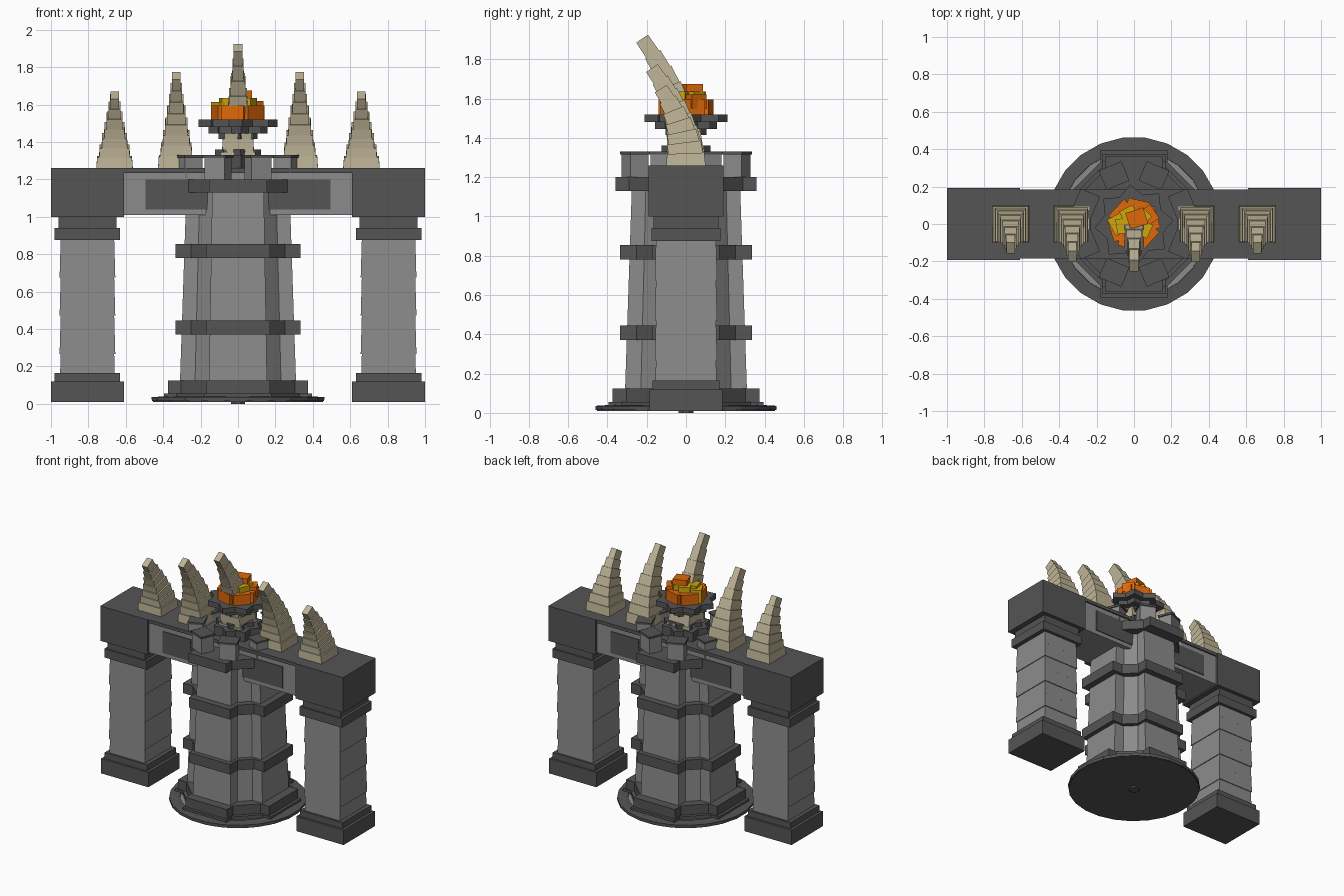
import bpy, bmesh, math
from mathutils import Matrix, Vector

cube = bpy.data.objects.get("Cube")
if cube:
    bpy.data.objects.remove(cube)


def material(name, r, g, b):
    m = bpy.data.materials.new(name)
    m.use_nodes = True
    m.diffuse_color = (r, g, b, 1)
    m.node_tree.nodes["Principled BSDF"].inputs["Base Color"].default_value = (r, g, b, 1)
    return m


DARK = material("dark stone", 0.09, 0.09, 0.09)
STONE = material("grey stone", 0.26, 0.26, 0.26)
BONE = material("bone", 0.52, 0.46, 0.31)
ORANGE = material("orange flame", 0.74, 0.14, 0.003)
YELLOW = material("yellow flame", 0.62, 0.39, 0.004)


def finish(name, bm, mat, matrix):
    mesh = bpy.data.meshes.new(name)
    bm.to_mesh(mesh)
    bm.free()
    mesh.materials.append(mat)
    ob = bpy.data.objects.new(name, mesh)
    ob.matrix_world = matrix
    bpy.context.collection.objects.link(ob)
    return ob


def block(name, mat, z0, z1, hx, hy, x=0, y=0, taper=1, turn=0, tilt=0):
    """Box with half sizes hx, hy; its top is scaled by taper."""
    bm = bmesh.new()
    bmesh.ops.create_cube(bm, size=2)
    h = (z1 - z0) / 2
    for v in bm.verts:
        k = taper if v.co.z > 0 else 1
        v.co = Vector((v.co.x * hx * k, v.co.y * hy * k, v.co.z * h))
    mat4 = (Matrix.Translation((x, y, z0 + h)) @ Matrix.Rotation(turn, 4, "Z")
            @ Matrix.Rotation(tilt, 4, "X"))
    return finish(name, bm, mat, mat4)


def drum(name, mat, z0, z1, r0, r1, sides):
    """Upright prism whose flat sides face the axes."""
    bm = bmesh.new()
    bmesh.ops.create_cone(bm, cap_ends=True, segments=sides, radius1=r0, radius2=r1, depth=z1 - z0)
    turn = Matrix.Rotation(math.pi / sides, 4, "Z")
    return finish(name, bm, mat, Matrix.Translation((0, 0, (z0 + z1) / 2)) @ turn)


def cross(name, mat, z0, z1, arm, width, diagonal, taper=1):
    """Cross-shaped plan with its inner corners filled by an octagon."""
    block(name + "_x_arm", mat, z0, z1, arm, width, taper=taper)
    block(name + "_y_arm", mat, z0, z1, width, arm, taper=taper)
    r = diagonal / math.cos(math.pi / 8)
    drum(name + "_core", mat, z0, z1, r, r * taper, 8)


def ring(name, mat, count, radius, z0, z1, hx, hy, offset=0, tilt=0):
    for i in range(count):
        a = offset + i * math.tau / count
        block(name, mat, z0, z1, hx, hy, radius * math.cos(a), radius * math.sin(a),
              turn=a + math.pi / 2, tilt=tilt)


# Side pillars with footing, stacked shaft, collar and end block
for side, label in ((-1, "right"), (1, "left")):
    x = side * 0.805
    block(label + "_footing", DARK, 0.01, 0.12, 0.195, 0.185, x)
    block(label + "_footing_step", DARK, 0.12, 0.165, 0.175, 0.17, x)
    for i in range(7):
        half = 0.146 + 0.003 * (i % 2)
        z = 0.165 + i * 0.102
        block(label + "_shaft_course", STONE, z, z + 0.102, half, half + 0.01, x, taper=0.98)
    block(label + "_collar", DARK, 0.875, 0.94, 0.175, 0.175, x)
    block(label + "_neck", DARK, 0.94, 1.0, 0.155, 0.165, x)
    block(label + "_end_block", DARK, 1.0, 1.26, 0.195, 0.192, x)

# Lintel with top slab and panels
block("lintel", STONE, 1.01, 1.235, 0.615, 0.175)
block("lintel_top", DARK, 1.235, 1.26, 0.615, 0.185)
for y in (-0.177, 0.177):
    block("lintel_panel", DARK, 1.04, 1.2, 0.495, 0.004, y=y)

# Round floor with a scalloped rim
drum("floor_hub", DARK, 0, 0.012, 0.04, 0.04, 8)
drum("floor_underside", DARK, 0.01, 0.022, 0.455, 0.455, 48)
drum("floor_top", STONE, 0.022, 0.03, 0.41, 0.41, 48)
ring("floor_rim", DARK, 24, 0.425, 0.016, 0.038, 0.062, 0.036, tilt=0.06)

# Central tower and its bands
cross("tower_foot", DARK, 0.025, 0.055, 0.395, 0.18, 0.36)
cross("tower_base", DARK, 0.055, 0.125, 0.375, 0.17, 0.335)
cross("tower_shaft", STONE, 0.125, 1.14, 0.31, 0.155, 0.272, taper=0.89)
for z in (0.37, 0.78):
    cross("tower_band", DARK, z, z + 0.075, 0.335, 0.17, 0.298)
cross("tower_crown", DARK, 1.13, 1.2, 0.36, 0.155, 0.315)

# Battlements around the crown
start = math.pi / 8
ring("merlon", STONE, 8, 0.28, 1.2, 1.315, 0.058, 0.05, start)
ring("merlon_cap", DARK, 8, 0.28, 1.315, 1.33, 0.066, 0.056, start)

# Fire bowl: two crossing squares per tier
for z0, z1, half in ((1.26, 1.33, 0.12), (1.33, 1.36, 0.088), (1.415, 1.445, 0.075),
                     (1.445, 1.48, 0.112), (1.48, 1.52, 0.15)):
    for turn in (0.1, 0.1 + math.pi / 4):
        block("bowl_tier", DARK, z0, z1, half, half, turn=turn)

# Flames
ring("flame_outer", ORANGE, 6, 0.085, 1.515, 1.595, 0.06, 0.045, 0.3)
ring("flame_inner", YELLOW, 5, 0.06, 1.52, 1.635, 0.04, 0.035, 0.8)
block("flame_yellow_lick", YELLOW, 1.52, 1.615, 0.045, 0.05, -0.08, 0.0, turn=0.5)
block("flame_orange_lick", ORANGE, 1.55, 1.62, 0.05, 0.045, 0.07, 0.04, turn=0.6)
block("flame_tip", ORANGE, 1.63, 1.675, 0.05, 0.045, 0.015, 0.03, turn=0.3)


# Curved horns made of stepped blocks
def horn(name, x, height, reach, steps):
    def point(t):
        return Vector((x, -reach * t ** 2.1, 1.26 + height * t))
    for i in range(steps):
        a, b = point(i / steps), point((i + 1) / steps)
        t = i / (steps - 1)
        mid, d = (a + b) / 2, b - a
        half = d.length / 2 + 0.006
        hx = 0.024 + 0.074 * (1 - t) ** 1.2
        hy = 0.1 - 0.062 * t
        block(name, BONE, mid.z - half, mid.z + half, hx, hy, x, mid.y,
              taper=0.95, tilt=math.atan2(-d.y, d.z))


horn("middle_horn", 0, 0.64, 0.22, 8)
for side, label in ((-1, "right"), (1, "left")):
    horn(label + "_inner_horn", side * 0.33, 0.49, 0.17, 8)
    horn(label + "_outer_horn", side * 0.66, 0.385, 0.125, 7)
